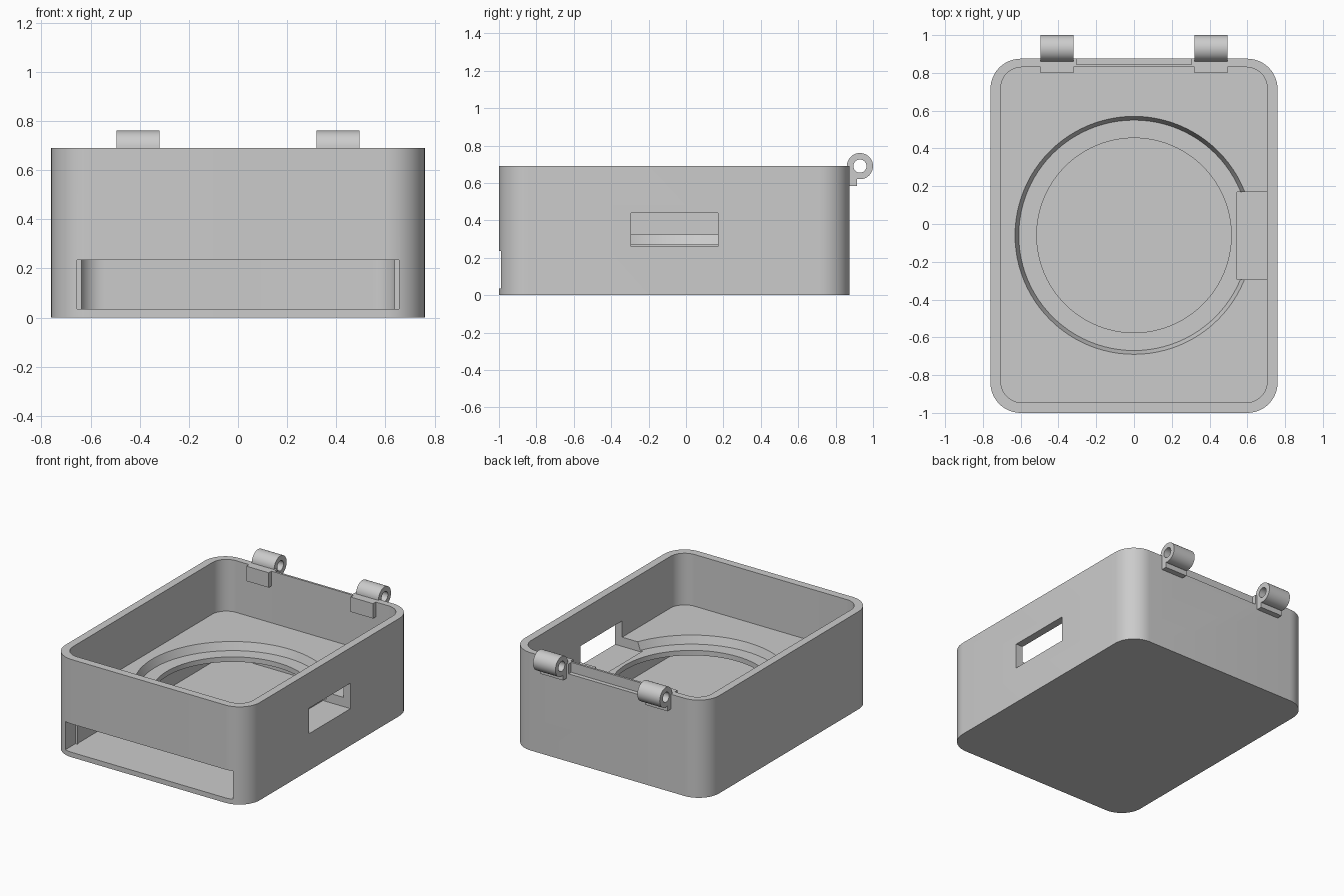
import bpy, bmesh, math
from mathutils import Vector

if "Cube" in bpy.data.objects:
    bpy.data.objects.remove(bpy.data.objects["Cube"], do_unlink=True)

grey = bpy.data.materials.new("plain_grey")
grey.use_nodes = True
grey.diffuse_color = (0.6, 0.6, 0.6, 1)
grey.node_tree.nodes["Principled BSDF"].inputs["Base Color"].default_value = (0.6, 0.6, 0.6, 1)


def loft(name, rings):
    """Solid made by joining rings of points and capping both ends."""
    bm = bmesh.new()
    loops = [[bm.verts.new(p) for p in ring] for ring in rings]
    n = len(loops[0])
    for a, b in zip(loops, loops[1:]):
        for i in range(n):
            j = (i + 1) % n
            bm.faces.new((a[i], a[j], b[j], b[i]))
    bm.faces.new(loops[0])
    bm.faces.new(loops[-1])
    bmesh.ops.recalc_face_normals(bm, faces=bm.faces)
    mesh = bpy.data.meshes.new(name)
    bm.to_mesh(mesh)
    bm.free()
    mesh.materials.append(grey)
    obj = bpy.data.objects.new(name, mesh)
    bpy.context.collection.objects.link(obj)
    return obj


def box(name, x0, x1, y0, y1, z0, z1):
    corners = [(x0, y0), (x1, y0), (x1, y1), (x0, y1)]
    return loft(name, [[(x, y, z) for x, y in corners] for z in (z0, z1)])


def rounded_box(name, half_x, y0, y1, r, z0, z1, steps=12):
    outline = []
    corners = [(half_x - r, y1 - r), (r - half_x, y1 - r),
               (r - half_x, y0 + r), (half_x - r, y0 + r)]
    for quarter, (cx, cy) in enumerate(corners):
        for k in range(steps + 1):
            a = math.pi / 2 * (quarter + k / steps)
            outline.append((cx + r * math.cos(a), cy + r * math.sin(a)))
    return loft(name, [[(x, y, z) for x, y in outline] for z in (z0, z1)])


def circle(r, sides):
    turn = [2 * math.pi * i / sides for i in range(sides)]
    return [(r * math.cos(a), r * math.sin(a)) for a in turn]


def disc(name, y, r0, r1, z0, z1):
    return loft(name, [[(u, y + v, z) for u, v in circle(r, 96)]
                       for r, z in ((r0, z0), (r1, z1))])


def rod(name, x0, x1, y, z, r):
    return loft(name, [[(x, y + u, z + v) for u, v in circle(r, 48)] for x in (x0, x1)])


def select(obj):
    bpy.ops.object.select_all(action="DESELECT")
    obj.select_set(True)
    bpy.context.view_layer.objects.active = obj


def combine(target, tool, operation="DIFFERENCE"):
    mod = target.modifiers.new("combine", "BOOLEAN")
    mod.operation, mod.solver, mod.object = operation, "EXACT", tool
    select(target)
    bpy.ops.object.modifier_apply(modifier=mod.name)
    bpy.data.objects.remove(tool, do_unlink=True)


def smooth(obj):
    select(obj)
    bpy.ops.object.shade_smooth_by_angle(angle=math.radians(30))


RIM = 0.69
BACK = 0.875
HOLE_Y = -0.06

# Case body with its open upper compartment
case = rounded_box("case_body", 0.76, -1, BACK, 0.16, 0, RIM)
combine(case, rounded_box("compartment", 0.705, -0.945, 0.83, 0.11, 0.325, 0.8))

# Lower tray cavity, with the slot through the front wall
combine(case, rounded_box("tray_cavity", 0.645, -0.94, 0.77, 0.10, 0.035, 0.235))
combine(case, box("front_slot", -0.655, 0.655, -1.1, -0.88, 0.035, 0.235))

# Tapered round seat and the opening down to the tray
combine(case, disc("round_seat", HOLE_Y, 0.61, 0.63, 0.27, 0.325 + 0.0001))
combine(case, disc("round_opening", HOLE_Y, 0.515, 0.515, 0.15, 0.30))

# Side window that also notches the inner deck
combine(case, box("side_window", 0.545, 0.9, -0.295, 0.17, 0.26, 0.44))

# Clearance recess along the back rim
combine(case, box("rim_recess", -0.305, 0.305, 0.845, 1.0, 0.62, 0.8))
smooth(case)

# Two hinge knuckles, each with a foot clamped over the back wall
for side, name in ((-1, "right_hinge"), (1, "left_hinge")):
    x0, x1 = sorted((side * 0.32, side * 0.495))
    hinge = rod(name, x0, x1, 0.93, RIM, 0.07)
    combine(hinge, box("foot", x0, x1, 0.80, 0.915, 0.585, RIM), "UNION")
    combine(hinge, rod("pin_hole", x0 - 0.1, x1 + 0.1, 0.93, RIM, 0.035))
    smooth(hinge)
